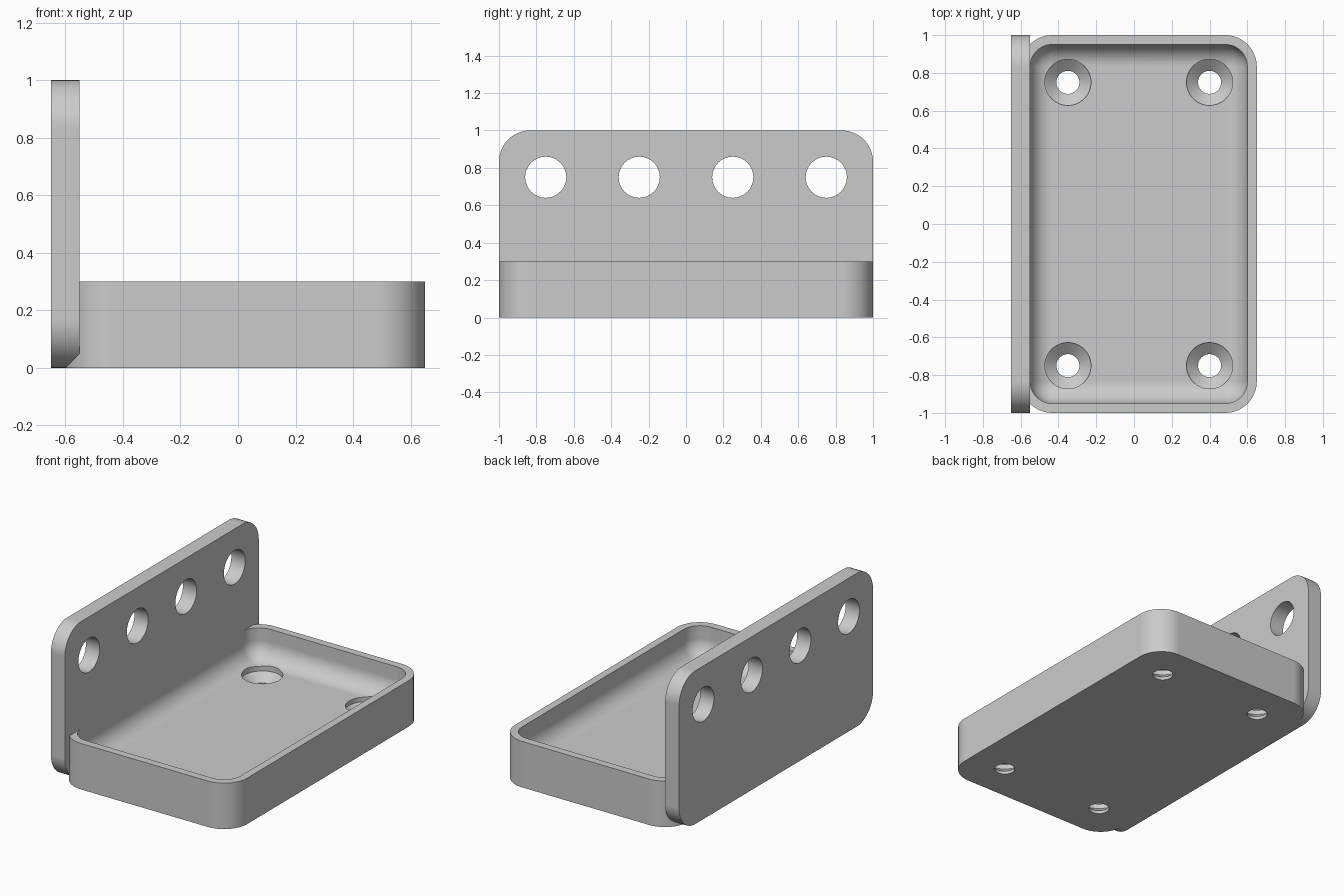
import bpy
import bmesh
from math import sin, cos, pi, radians
from mathutils import Matrix, Vector

if "Cube" in bpy.data.objects:
    bpy.data.objects.remove(bpy.data.objects["Cube"])

R = 1 / 6        # outer corner radius
WALL = 0.05      # tray wall
FLOOR = 0.1      # tray floor thickness
RIM = 0.3        # tray height
SEG = 12         # segments per quarter round

grey = bpy.data.materials.new("light_grey")
grey.use_nodes = True
grey.diffuse_color = (0.6, 0.6, 0.6, 1)
grey.node_tree.nodes["Principled BSDF"].inputs["Base Color"].default_value = (0.6, 0.6, 0.6, 1)


def rounded_rect(hx, hy, r):
    """Outline of a rounded rectangle centred on the origin."""
    points = []
    for i, (sx, sy) in enumerate([(1, 1), (-1, 1), (-1, -1), (1, -1)]):
        for k in range(SEG + 1):
            a = (i + k / SEG) * pi / 2
            points.append((sx * (hx - r) + r * cos(a), sy * (hy - r) + r * sin(a)))
    return points


def circle(r, n=48):
    return [(r * cos(2 * pi * k / n), r * sin(2 * pi * k / n)) for k in range(n)]


def loft(name, rings, matrix):
    """Closed solid through (outline, z) rings, lowest first."""
    bm = bmesh.new()
    loops = [[bm.verts.new((x, y, z)) for x, y in outline] for outline, z in rings]
    n = len(loops[0])
    for low, high in zip(loops, loops[1:]):
        for i in range(n):
            j = (i + 1) % n
            bm.faces.new((low[i], low[j], high[j], high[i]))
    bm.faces.new(loops[0][::-1])
    bm.faces.new(loops[-1])
    bm.transform(matrix)
    bmesh.ops.recalc_face_normals(bm, faces=bm.faces)
    mesh = bpy.data.meshes.new(name)
    bm.to_mesh(mesh)
    bm.free()
    mesh.materials.append(grey)
    obj = bpy.data.objects.new(name, mesh)
    bpy.context.collection.objects.link(obj)
    return obj


def select(obj):
    bpy.ops.object.select_all(action="DESELECT")
    obj.select_set(True)
    bpy.context.view_layer.objects.active = obj


def cut(obj, cutter):
    mod = obj.modifiers.new("cut", "BOOLEAN")
    mod.operation = "DIFFERENCE"
    mod.solver = "EXACT"
    mod.object = cutter
    select(obj)
    bpy.ops.object.modifier_apply(modifier=mod.name)
    bpy.data.objects.remove(cutter)


def finish(obj):
    select(obj)
    bpy.ops.object.shade_smooth_by_angle(angle=radians(30))
    weighted = obj.modifiers.new("weighted_normals", "WEIGHTED_NORMAL")
    weighted.keep_sharp = True


# Tray: rounded block whose left wall is buried in the plate
tray_x = 0.025
half_x, half_y = 0.625, 1.0
outline = rounded_rect(half_x, half_y, R)
tray = loft("tray", [(outline, 0), (outline, RIM)], Matrix.Translation((tray_x, 0, 0)))

# Tray cavity with a filleted floor
fillet = R - WALL
rings = []
for k in range(SEG + 1):
    a = k / SEG * pi / 2
    inset = min(fillet * (1 - sin(a)), fillet - 0.001)
    ring = rounded_rect(half_x - WALL - inset, half_y - WALL - inset, fillet - inset)
    rings.append((ring, FLOOR + fillet * (1 - cos(a))))
rings.append((rings[-1][0], RIM + 0.1))
cut(tray, loft("cavity_cutter", rings, Matrix.Translation((tray_x, 0, 0))))

# Countersunk screw holes in the tray floor
small, large = circle(0.061), circle(0.122)
for x in (-0.35, 0.4):
    for y in (-0.75, 0.75):
        profile = [(small, -0.1), (small, 0.02), (large, 0.07), (large, 0.2)]
        cut(tray, loft("screw_cutter", profile, Matrix.Translation((x, y, 0))))
finish(tray)

# Upright plate with four rounded corners, extruded along x
upright = Matrix.Translation((-0.65, 0, 0.5)) @ Matrix.Rotation(pi / 2, 4, Vector((0, 1, 0)))
outline = rounded_rect(0.5, 1.0, R)
plate = loft("upright_plate", [(outline, 0), (outline, 0.1)], upright)

# Row of round holes through the plate
for y in (-0.75, -0.25, 0.25, 0.75):
    place = Matrix.Translation((-0.6, y, 0.75)) @ Matrix.Rotation(pi / 2, 4, Vector((0, 1, 0)))
    cut(plate, loft("hole_cutter", [(circle(0.11), -0.2), (circle(0.11), 0.2)], place))
finish(plate)
